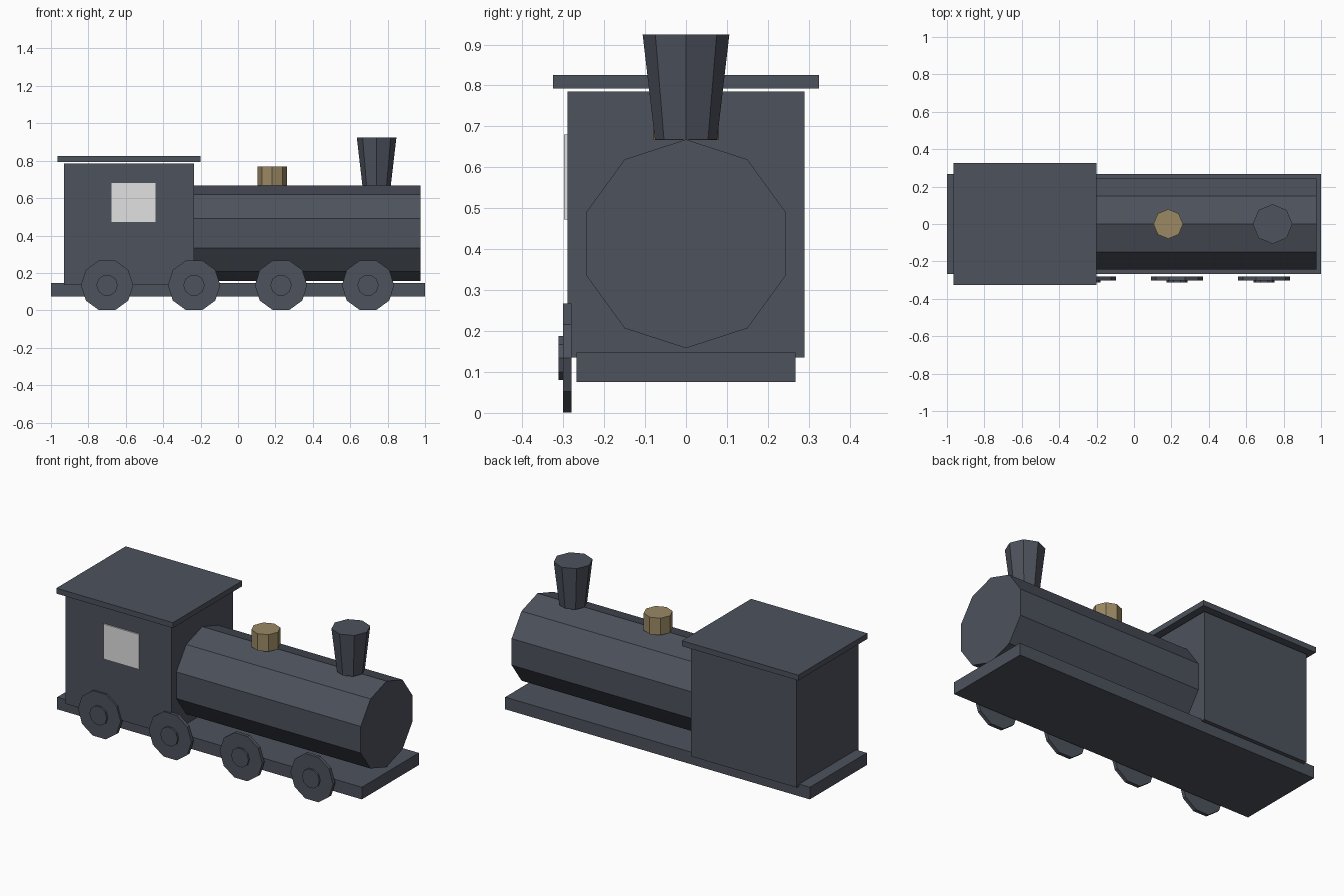
import bpy
import bmesh
from math import cos, sin, tau
from mathutils import Vector

X, Y, Z = Vector((1, 0, 0)), Vector((0, 1, 0)), Vector((0, 0, 1))

default = bpy.data.objects.get("Cube")
if default:
    bpy.data.objects.remove(default, do_unlink=True)


def material(name, rgb):
    mat = bpy.data.materials.new(name)
    mat.use_nodes = True
    mat.diffuse_color = (*rgb, 1)
    mat.node_tree.nodes["Principled BSDF"].inputs["Base Color"].default_value = (*rgb, 1)
    return mat


def finish(name, bm, mat):
    bmesh.ops.recalc_face_normals(bm, faces=bm.faces)
    mesh = bpy.data.meshes.new(name)
    bm.to_mesh(mesh)
    bm.free()
    mesh.materials.append(mat)
    obj = bpy.data.objects.new(name, mesh)
    bpy.context.scene.collection.objects.link(obj)
    return obj


def box(name, low, high, mat):
    low, high = Vector(low), Vector(high)
    bm = bmesh.new()
    bmesh.ops.create_cube(bm, size=1)
    for v in bm.verts:
        v.co = (low + high) / 2 + v.co * (high - low)
    return finish(name, bm, mat)


def prism(name, start, axis, length, first, sides, r1, r2, mat):
    """Straight or tapered prism; its first corner points along `first`."""
    start, side = Vector(start), axis.cross(first)
    bm = bmesh.new()
    rings = []
    for centre, r in ((start, r1), (start + axis * length, r2)):
        rings.append([bm.verts.new(centre + r * (first * cos(i * tau / sides)
                                                 + side * sin(i * tau / sides)))
                      for i in range(sides)])
        bm.faces.new(rings[-1])
    a, b = rings
    for i in range(sides):
        j = (i + 1) % sides
        bm.faces.new((a[i], a[j], b[j], b[i]))
    return finish(name, bm, mat)


iron = material("dark slate", (0.074, 0.084, 0.107))
brass = material("dull brass", (0.328, 0.25, 0.127))
glass = material("pale grey", (0.75, 0.75, 0.75))

# Chassis and cab
box("chassis", (-1, -0.267, 0.075), (1, 0.267, 0.147), iron)
box("cab", (-0.93, -0.29, 0.135), (-0.235, 0.29, 0.785), iron)
box("roof", (-0.965, -0.325, 0.793), (-0.2, 0.325, 0.825), iron)
box("window", (-0.675, -0.298, 0.472), (-0.442, -0.289, 0.68), glass)

# Boiler with its dome and flared chimney
prism("boiler", (-0.24, 0, 0.413), X, 1.215, Z, 10, 0.255, 0.255, iron)
prism("steam_dome", (0.183, 0, 0.667), Z, 0.101, X, 8, 0.079, 0.079, brass)
prism("chimney", (0.741, 0, 0.668), Z, 0.257, X, 8, 0.076, 0.106, iron)

# One row of wheels along the front side
for i in range(4):
    x = -0.7 + i * 0.465
    prism(f"wheel_{i + 1}", (x, -0.28, 0.134), -Y, 0.021, X, 10, 0.14, 0.14, iron)
    prism(f"hub_{i + 1}", (x, -0.29, 0.134), -Y, 0.022, X, 10, 0.057, 0.057, iron)
